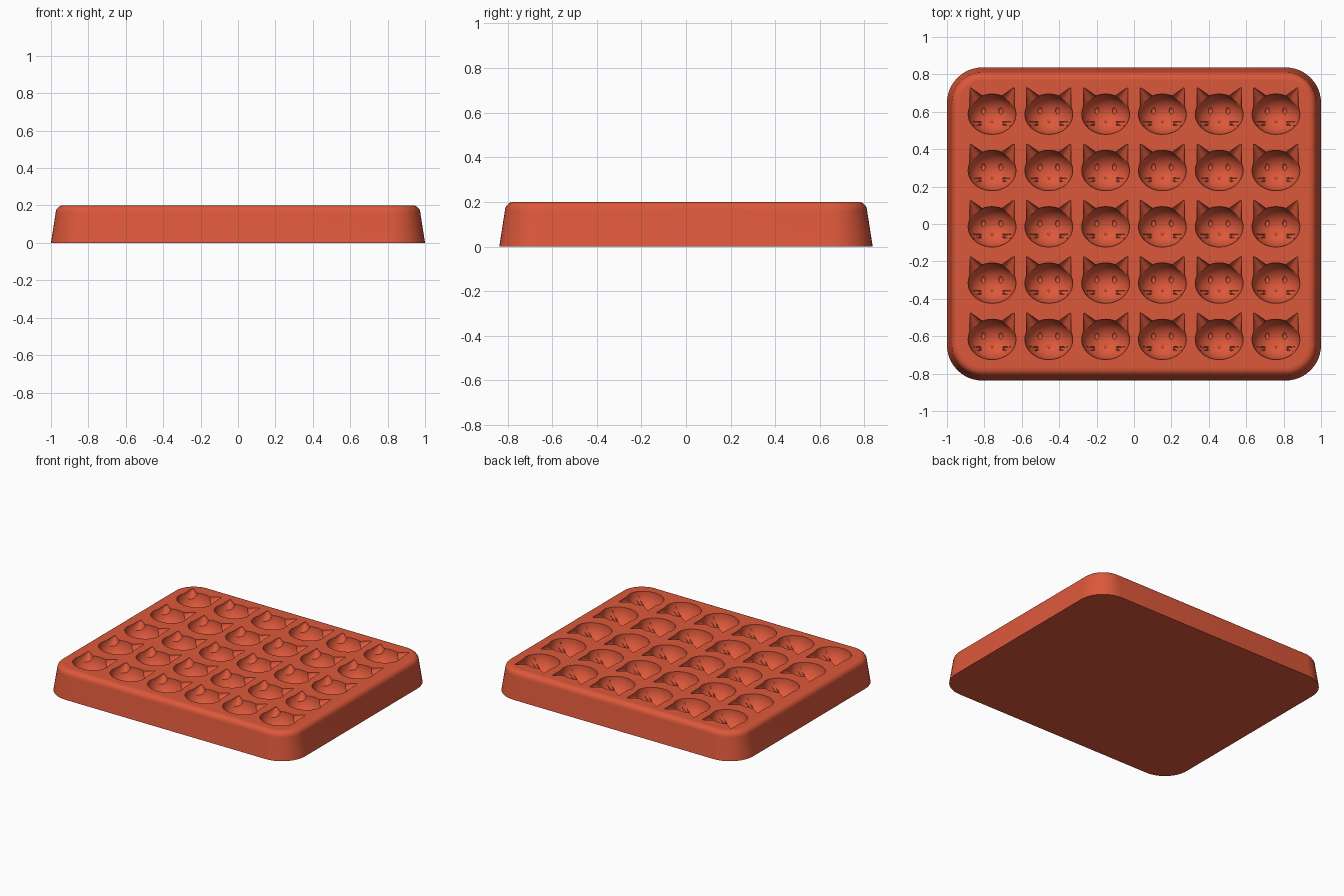
import bpy, bmesh, math
from mathutils import Vector, Matrix

if "Cube" in bpy.data.objects:
    bpy.data.objects.remove(bpy.data.objects["Cube"])

TOP = 0.2
HEAD = Vector((0.128, 0.108, 0.12))      # half sizes of the head hollow

red = bpy.data.materials.new("coral red silicone")
red.use_nodes = True
colour = (0.72, 0.098, 0.043, 1)
red.diffuse_color = colour
red.node_tree.nodes["Principled BSDF"].inputs["Base Color"].default_value = colour


def new_object(name, bm):
    bmesh.ops.recalc_face_normals(bm, faces=bm.faces)
    mesh = bpy.data.meshes.new(name)
    bm.to_mesh(mesh)
    bm.free()
    mesh.materials.append(red)
    obj = bpy.data.objects.new(name, mesh)
    bpy.context.collection.objects.link(obj)
    return obj


def apply_boolean(obj, cutter, operation):
    mod = obj.modifiers.new("boolean", "BOOLEAN")
    mod.operation, mod.solver, mod.object = operation, "EXACT", cutter
    mod.use_self = operation == "UNION"
    bpy.context.view_layer.objects.active = obj
    bpy.ops.object.modifier_apply(modifier=mod.name)
    bpy.data.objects.remove(cutter)


def rounded_ring(bm, inset, z, steps=12):
    radius = 0.19 - inset
    ring = []
    for corner, (sx, sy) in enumerate([(1, 1), (-1, 1), (-1, -1), (1, -1)]):
        cx, cy = sx * (1 - 0.19), sy * (0.837 - 0.19)
        for i in range(steps + 1):
            a = (corner + i / steps) * math.pi / 2
            ring.append(bm.verts.new((cx + radius * math.cos(a), cy + radius * math.sin(a), z)))
    return ring


def add_ellipsoid(bm, centre, size, u=16, v=10):
    matrix = Matrix.Translation(centre) @ Matrix.Diagonal((*size, 1))
    bmesh.ops.create_uvsphere(bm, u_segments=u, v_segments=v, radius=1, matrix=matrix)


def head_floor(x, y):
    return -HEAD.z * math.sqrt(1 - (x / HEAD.x) ** 2 - (y / HEAD.y) ** 2)


# Tray body: drafted sides with a rounded upper edge
bm = bmesh.new()
levels = [(0, 0), (0.025, TOP - 0.04)]
for i in range(1, 7):
    a = i / 6 * math.pi / 2
    levels.append((0.025 + 0.04 * (1 - math.cos(a)), TOP - 0.04 + 0.04 * math.sin(a)))
rings = [rounded_ring(bm, *level) for level in levels]
for low, high in zip(rings, rings[1:]):
    for i in range(len(low)):
        j = (i + 1) % len(low)
        bm.faces.new((low[i], low[j], high[j], high[i]))
bm.faces.new(rings[0])
bm.faces.new(rings[-1])
tray = new_object("mold_tray", bm)

# Cat cutter: head
bm = bmesh.new()
add_ellipsoid(bm, (0, 0, 0), HEAD, 40, 24)
cutter = new_object("cat_cutter", bm)

# Cat cutter: ears, eyes, nose and whiskers
bm = bmesh.new()
for side in (-1, 1):
    tip, base = Vector((side * 0.117, 0.142, 0)), Vector((side * 0.062, 0.035, 0))
    axis = tip - base
    turn = axis.to_track_quat("Z", "Y").to_matrix().to_4x4()
    bmesh.ops.create_cone(bm, cap_ends=True, segments=20, radius1=0.065, radius2=0.002,
                          depth=axis.length,
                          matrix=Matrix.Translation((tip + base) / 2) @ turn)
    x, y = side * 0.047, 0.018
    add_ellipsoid(bm, (x, y, head_floor(x, y)), (0.012, 0.018, 0.012))
    for y, tilt in ((-0.042, -0.05), (-0.06, 0.15)):
        x = side * 0.083
        slope = Vector((side * 0.022, side * 0.0 - tilt * 0.022, 0))
        a, b = [Vector((x, y, 0)) + slope * s for s in (-1, 1)]
        for p in (a, b):
            r = min(0.98, (p.x / HEAD.x) ** 2 + (p.y / HEAD.y) ** 2)
            p.z = -HEAD.z * math.sqrt(1 - r)
        turn = (b - a).to_track_quat("Z", "Y").to_matrix().to_4x4()
        bmesh.ops.create_cone(bm, cap_ends=True, segments=8, radius1=0.005, radius2=0.002,
                              depth=(b - a).length * 1.1,
                              matrix=Matrix.Translation((a + b) / 2 - Vector((0, 0, 0.004))) @ turn)
nose = (0, -0.035, head_floor(0, -0.035))
bmesh.ops.create_cone(bm, cap_ends=True, segments=3, radius1=0.013, radius2=0.013, depth=0.014,
                      matrix=Matrix.Translation(nose) @ Matrix.Rotation(math.pi, 4, "Z"))
features = new_object("cat_features", bm)
apply_boolean(cutter, features, "UNION")

# Repeat the cutter over the grid and hollow out the tray
bm = bmesh.new()
for col in range(6):
    for row in range(5):
        start = len(bm.verts)
        bm.from_mesh(cutter.data)
        bm.verts.ensure_lookup_table()
        offset = ((col - 2.5) * 0.3036, (row - 2) * 0.301 - 0.015, TOP)
        bmesh.ops.translate(bm, verts=bm.verts[start:], vec=offset)
bpy.data.objects.remove(cutter)
grid = new_object("cutter_grid", bm)
grid.hide_render = True
apply_boolean(tray, grid, "DIFFERENCE")

# Smooth curves, flat top and underside
bpy.ops.object.select_all(action="DESELECT")
tray.select_set(True)
bpy.context.view_layer.objects.active = tray
bpy.ops.object.shade_smooth_by_angle(angle=math.radians(30))
for face in tray.data.polygons:
    if abs(face.normal.z) > 0.9999 and (face.center.z > TOP - 0.001 or face.center.z < 0.001):
        face.use_smooth = False
